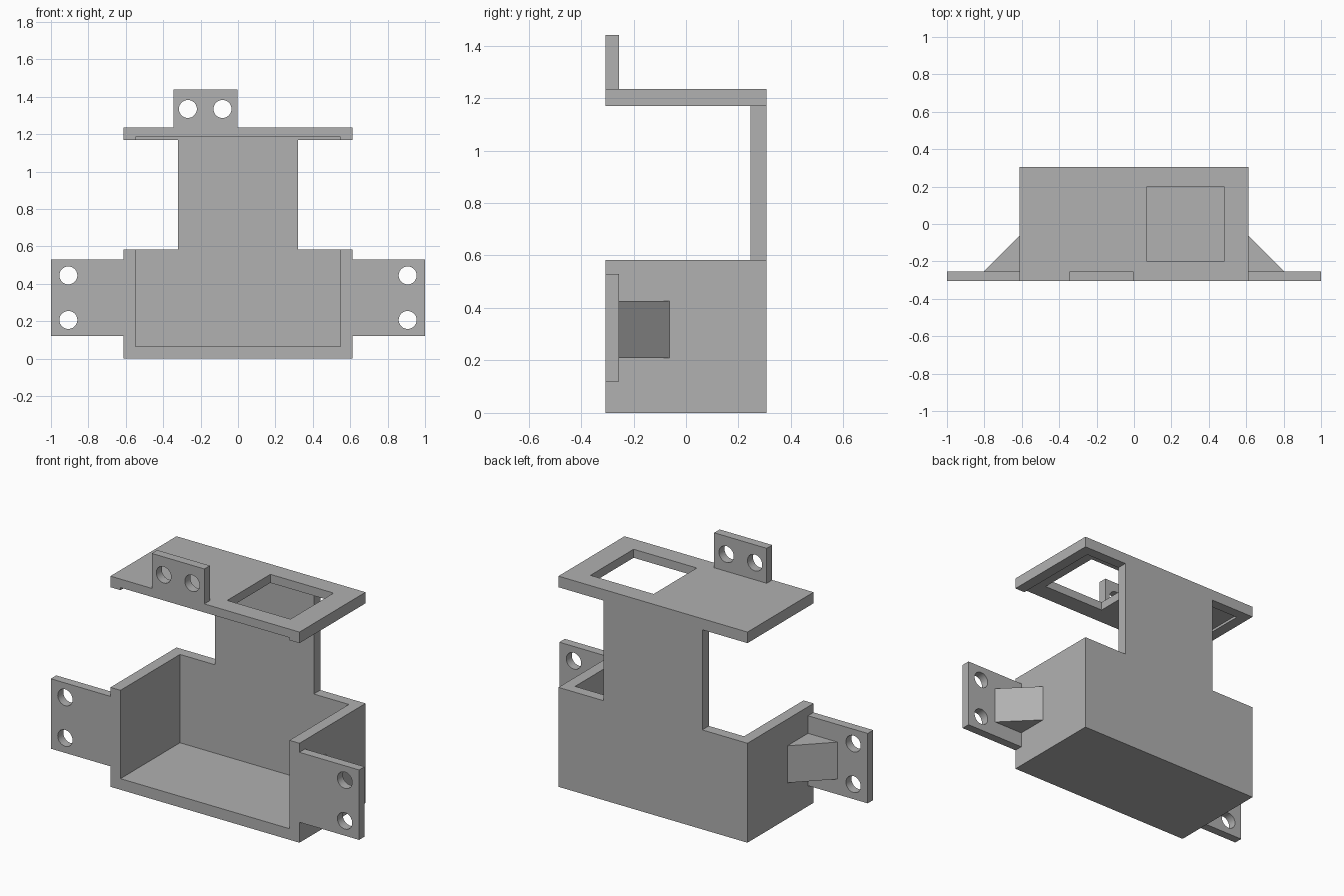
import bpy
import bmesh
from math import pi
from mathutils import Matrix

if "Cube" in bpy.data.objects:
    bpy.data.objects.remove(bpy.data.objects["Cube"], do_unlink=True)

grey = bpy.data.materials.new("plain_grey")
grey.use_nodes = True
tone = (0.44, 0.44, 0.44, 1)
grey.diffuse_color = tone
grey.node_tree.nodes["Principled BSDF"].inputs["Base Color"].default_value = tone

# Shared dimensions
W, D = 0.613, 0.306          # half width, half depth
IN, BACK = 0.548, 0.245      # inner side wall, inner back wall
RIM, ROOF, TOP = 0.583, 1.17, 1.235
TAB_BACK = -0.255            # rear face of the thin mounting tabs
HOLE_R = 0.048


def finish(name, bm):
    bmesh.ops.recalc_face_normals(bm, faces=bm.faces[:])
    mesh = bpy.data.meshes.new(name)
    bm.to_mesh(mesh)
    bm.free()
    mesh.materials.append(grey)
    obj = bpy.data.objects.new(name, mesh)
    bpy.context.collection.objects.link(obj)
    return obj


def box(name, x, y, z):
    bm = bmesh.new()
    size = [b - a for a, b in (x, y, z)]
    mid = [(a + b) / 2 for a, b in (x, y, z)]
    bmesh.ops.create_cube(bm, size=1, matrix=Matrix.Translation(mid) @ Matrix.Diagonal((*size, 1)))
    return finish(name, bm)


def drill(x, z):
    bm = bmesh.new()
    place = Matrix.Translation((x, -D, z)) @ Matrix.Rotation(pi / 2, 4, "X")
    bmesh.ops.create_cone(bm, cap_ends=True, segments=40, radius1=HOLE_R,
                          radius2=HOLE_R, depth=0.4, matrix=place)
    return finish("hole_cutter", bm)


def cut(obj, cutters):
    bpy.context.view_layer.objects.active = obj
    for cutter in cutters:
        cutter.hide_render = True
        mod = obj.modifiers.new("cut", "BOOLEAN")
        mod.operation = "DIFFERENCE"
        mod.solver = "EXACT"
        mod.object = cutter
        bpy.ops.object.modifier_apply(modifier=mod.name)
        bpy.data.objects.remove(cutter, do_unlink=True)


def smooth_holes(obj):
    bpy.ops.object.select_all(action="DESELECT")
    obj.select_set(True)
    bpy.context.view_layer.objects.active = obj
    bpy.ops.object.shade_smooth_by_angle(angle=pi / 6)


# Open tray with the narrow back column rising from it
tray = box("tray_and_column", (-W, W), (-D, D), (0, ROOF))
cut(tray, [
    box("cavity_cutter", (-IN, IN), (-1, BACK), (0.065, 2)),
    box("left_shoulder_cutter", (0.32, 1), (-1, 1), (RIM, 2)),
    box("right_shoulder_cutter", (-1, -0.32), (-1, 1), (RIM, 2)),
])

# Roof plate with a window and a shallow recess underneath
roof = box("roof_plate", (-W, W), (-D, D), (ROOF, TOP))
cut(roof, [
    box("window_cutter", (0.07, 0.48), (-0.2, 0.2), (1, 2)),
    box("recess_cutter", (-IN, IN), (-1, BACK), (1, 1.185)),
])

# Upright tab on the roof
tab = box("roof_tab", (-0.345, -0.004), (-D, TAB_BACK), (TOP, 1.44))
cut(tab, [drill(x, 1.335) for x in (-0.268, -0.083)])
smooth_holes(tab)

# Mounting ears and their wedge braces
for side, s in (("left", 1), ("right", -1)):
    ear = box(side + "_ear", sorted((s * W, s)), (-D, TAB_BACK), (0.12, 0.53))
    cut(ear, [drill(s * 0.907, z) for z in (0.207, 0.445)])
    smooth_holes(ear)

    bm = bmesh.new()
    corners = [(W, TAB_BACK), (0.805, TAB_BACK), (W, -0.063)]
    base = bm.faces.new([bm.verts.new((s * x, y, 0.21)) for x, y in corners])
    grown = bmesh.ops.extrude_face_region(bm, geom=[base])["geom"]
    bmesh.ops.translate(bm, vec=(0, 0, 0.217),
                        verts=[g for g in grown if isinstance(g, bmesh.types.BMVert)])
    finish(side + "_brace", bm)
